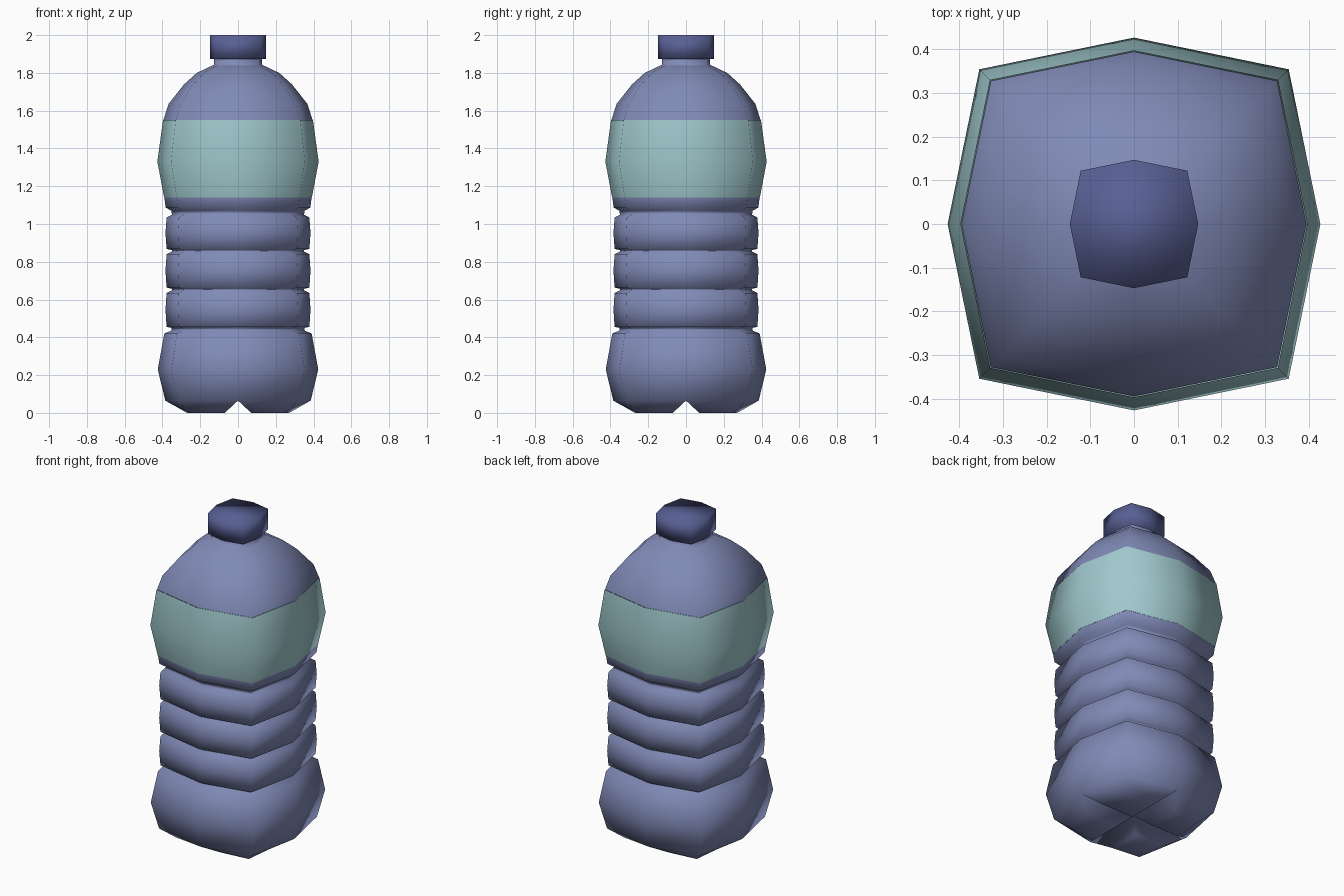
import bpy, bmesh

if "Cube" in bpy.data.objects:
    bpy.data.objects.remove(bpy.data.objects["Cube"])

CORNER = 0.83  # corner vertices sit at this fraction of the mid-side radius
SIDES = [(1, 0), (CORNER, CORNER), (0, 1), (-CORNER, CORNER),
         (-1, 0), (-CORNER, -CORNER), (0, -1), (CORNER, -CORNER)]


def material(name, rgb):
    m = bpy.data.materials.new(name)
    m.diffuse_color = (*rgb, 1)
    m.use_nodes = True
    m.node_tree.nodes["Principled BSDF"].inputs["Base Color"].default_value = m.diffuse_color
    return m


def loft(bm, profile):
    """Skin eight-sided rings through (radius, z) pairs."""
    rings = [[bm.verts.new((x * r, y * r, z)) for x, y in SIDES] for r, z in profile]
    for a, b in zip(rings, rings[1:]):
        for i in range(8):
            j = (i + 1) % 8
            bm.faces.new((a[i], a[j], b[j], b[i]))
    return rings


def finish(bm, name, mat):
    bmesh.ops.recalc_face_normals(bm, faces=bm.faces)
    for f in bm.faces:
        f.smooth = True
    me = bpy.data.meshes.new(name)
    bm.to_mesh(me)
    bm.free()
    me.materials.append(mat)
    ob = bpy.data.objects.new(name, me)
    bpy.context.collection.objects.link(ob)
    return ob


plastic = material("blue_plastic", (0.216, 0.254, 0.468))
label_mat = material("teal_label", (0.35, 0.58, 0.61))
cap_mat = material("dark_blue_cap", (0.098, 0.117, 0.296))

# Lower body: bulging base, three grip ribs between grooves
profile = [(0.385, 0.065), (0.425, 0.23), (0.39, 0.42), (0.352, 0.436), (0.352, 0.45)]
for z0, z1 in [(0.456, 0.635), (0.664, 0.84), (0.868, 1.035)]:
    profile += [(0.378, z0), (0.384, (z0 + z1) / 2), (0.378, z1),
                (0.35, z1 + 0.014), (0.35, z1 + 0.022)]
profile[-1] = (0.352, 1.07)
profile += [(0.383, 1.087), (0.39, 1.14)]
bm = bmesh.new()
base = loft(bm, profile)[0]

# Underside: four feet separated by a cross of V grooves
centre = bm.verts.new((0, 0, 0.065))
for q in range(4):
    a, c, b = base[2 * q], base[2 * q + 1], base[(2 * q + 2) % 8]
    sx, sy = (1, -1, -1, 1)[q], (1, 1, -1, -1)[q]
    foot = [bm.verts.new((sx * x, sy * y, 0)) for x, y in
            [(0.07, 0.07), (0.27, 0.07), (0.25, 0.25), (0.07, 0.27)]]
    if q % 2:  # keep the order running from side a to side b
        foot = [foot[0], foot[3], foot[2], foot[1]]
    inner, fa, fc, fb = foot
    bm.faces.new((inner, fa, fc, fb))
    bm.faces.new((a, c, fc, fa))
    bm.faces.new((c, b, fb, fc))
    bm.faces.new((centre, a, fa, inner))
    bm.faces.new((centre, inner, fb, b))
finish(bm, "lower_body", plastic)

# Label band
bm = bmesh.new()
loft(bm, [(0.391, 1.14), (0.427, 1.33), (0.397, 1.55)])
finish(bm, "label", label_mat)

# Shoulder and neck
bm = bmesh.new()
loft(bm, [(0.395, 1.55), (0.368, 1.635), (0.285, 1.74), (0.218, 1.80),
          (0.138, 1.838), (0.128, 1.842), (0.128, 1.88)])
finish(bm, "shoulder", plastic)

# Cap
bm = bmesh.new()
rings = loft(bm, [(0.147, 1.873), (0.147, 2.0)])
for ring in rings:
    bm.faces.new(ring)
finish(bm, "cap", cap_mat)
